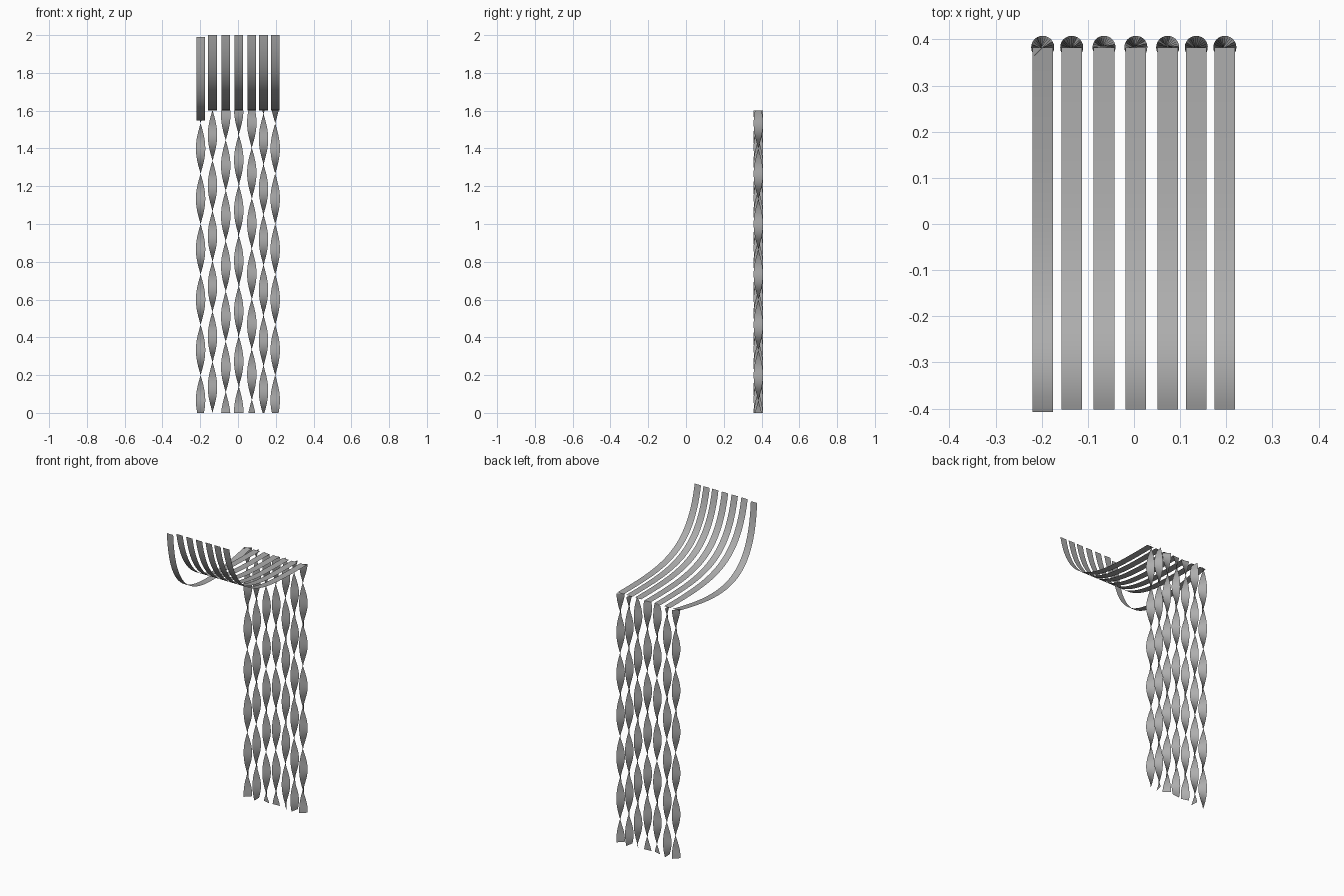
import bpy
import bmesh
import math
from mathutils import Vector

cube = bpy.data.objects.get("Cube")
if cube:
    bpy.data.objects.remove(cube, do_unlink=True)

GREY = (0.42, 0.42, 0.42, 1.0)
mat = bpy.data.materials.new("ribbon grey")
mat.use_nodes = True
mat.diffuse_color = GREY
mat.node_tree.nodes["Principled BSDF"].inputs["Base Color"].default_value = GREY

HALF_WIDTH = 0.0225
BACK_Y = 0.383       # line where drapes meet the hanging strands
HANG_TOP = 1.6
PITCH = HANG_TOP / 6  # height of one half turn


def make_ribbon(name, stations):
    """Single-sheet ribbon through (centre, angle, half width) stations."""
    bm = bmesh.new()
    previous = None
    for centre, angle, half in stations:
        side = Vector((math.cos(angle), math.sin(angle), 0)) * half
        pair = (bm.verts.new(centre - side), bm.verts.new(centre + side))
        if previous:
            bm.faces.new((previous[0], previous[1], pair[1], pair[0])).smooth = True
        previous = pair
    mesh = bpy.data.meshes.new(name)
    bm.to_mesh(mesh)
    bm.free()
    mesh.materials.append(mat)
    obj = bpy.data.objects.new(name, mesh)
    bpy.context.collection.objects.link(obj)
    return obj


def bezier(p0, p1, p2, p3, t):
    s = 1 - t
    return p0 * s**3 + p1 * 3 * s * s * t + p2 * 3 * s * t * t + p3 * t**3


def make_drape(name, x, front_y, front_z, low, reach):
    """Sagging strip from the high front end to the top of its strand."""
    ctrl = [Vector((x, front_y, front_z)),
            Vector((x, front_y + reach[0], low)),
            Vector((x, front_y + reach[1], low)),
            Vector((x, BACK_Y, HANG_TOP))]
    steps = 32
    make_ribbon(name, [(bezier(*ctrl, i / steps), 0, HALF_WIDTH)
                       for i in range(steps + 1)])


def make_strand(name, x, node_z):
    """Vertical strip twisted about its own axis; edge-on at node_z."""
    steps = 72
    stations = []
    for i in range(steps + 1):
        z = HANG_TOP * i / steps
        angle = math.pi / 2 - math.pi * (z - node_z) / PITCH
        stations.append((Vector((x, BACK_Y, z)), angle, 0.025))
    make_ribbon(name, stations)


# Position of each ribbon and the height of its lowest edge-on point
columns = [(-0.198, 0.20), (-0.135, 0.27), (-0.065, 0.11), (0.004, 0.14),
           (0.073, 0.07), (0.135, 0.25), (0.197, 0.20)]

for n, (x, node_z) in enumerate(columns, 1):
    if n == 1:   # the slack ribbon hangs lowest
        make_drape("drape_1", x, -0.408, 1.99, 1.5, (0.03, 0.3))
    else:
        make_drape(f"drape_{n}", x, -0.402, 2.0, HANG_TOP, (0.08, 0.35))
    make_strand(f"twisted_strand_{n}", x, node_z)
